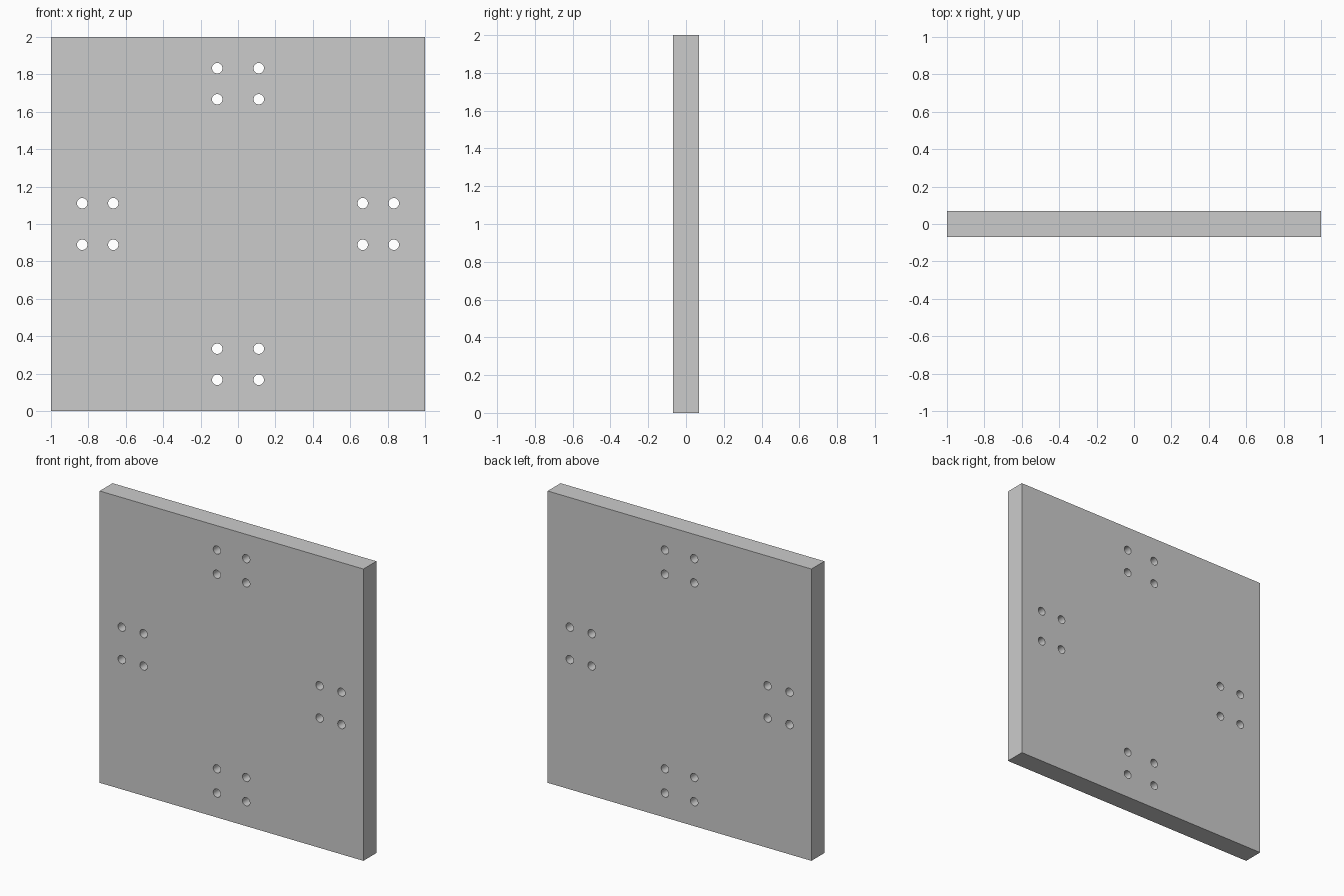
import bpy, bmesh
from math import radians
from mathutils import Matrix, Vector

SIZE, THICK = 2.0, 0.14
HOLE_R = 0.028
GROUP_DIST = 0.75            # plate centre to hole group centre
HALF_OUT, HALF_SIDE = 0.083, 0.111

cube = bpy.data.objects.get("Cube")
if cube:
    bpy.data.objects.remove(cube, do_unlink=True)


def mesh_object(name, bm):
    mesh = bpy.data.meshes.new(name)
    bm.to_mesh(mesh)
    bm.free()
    obj = bpy.data.objects.new(name, mesh)
    bpy.context.collection.objects.link(obj)
    return obj


# Square upright plate
bm = bmesh.new()
bmesh.ops.create_cube(bm, size=1, matrix=Matrix.Translation((0, 0, SIZE / 2))
                      @ Matrix.Diagonal((SIZE, THICK, SIZE, 1)))
plate = mesh_object("plate", bm)

# Four groups of four through holes, one group near each edge
bm = bmesh.new()
along_y = Matrix.Rotation(radians(90), 4, 'X')
for quarter in range(4):
    turn = Matrix.Rotation(radians(90 * quarter), 4, 'Y')
    for out in (-HALF_OUT, HALF_OUT):
        for side in (-HALF_SIDE, HALF_SIDE):
            pos = turn @ Vector((side, 0, GROUP_DIST + out))
            pos.z += SIZE / 2
            bmesh.ops.create_cone(bm, cap_ends=True, segments=32,
                                  radius1=HOLE_R, radius2=HOLE_R, depth=THICK * 2,
                                  matrix=Matrix.Translation(pos) @ along_y)
cutter = mesh_object("hole_cutter", bm)
cutter.hide_render = True

# Drill the holes and discard the cutter
drill = plate.modifiers.new("holes", 'BOOLEAN')
drill.operation = 'DIFFERENCE'
drill.solver = 'EXACT'
drill.object = cutter
bpy.ops.object.select_all(action='DESELECT')
plate.select_set(True)
bpy.context.view_layer.objects.active = plate
bpy.ops.object.modifier_apply(modifier=drill.name)
bpy.data.objects.remove(cutter, do_unlink=True)
bpy.ops.object.shade_smooth_by_angle(angle=radians(30))
